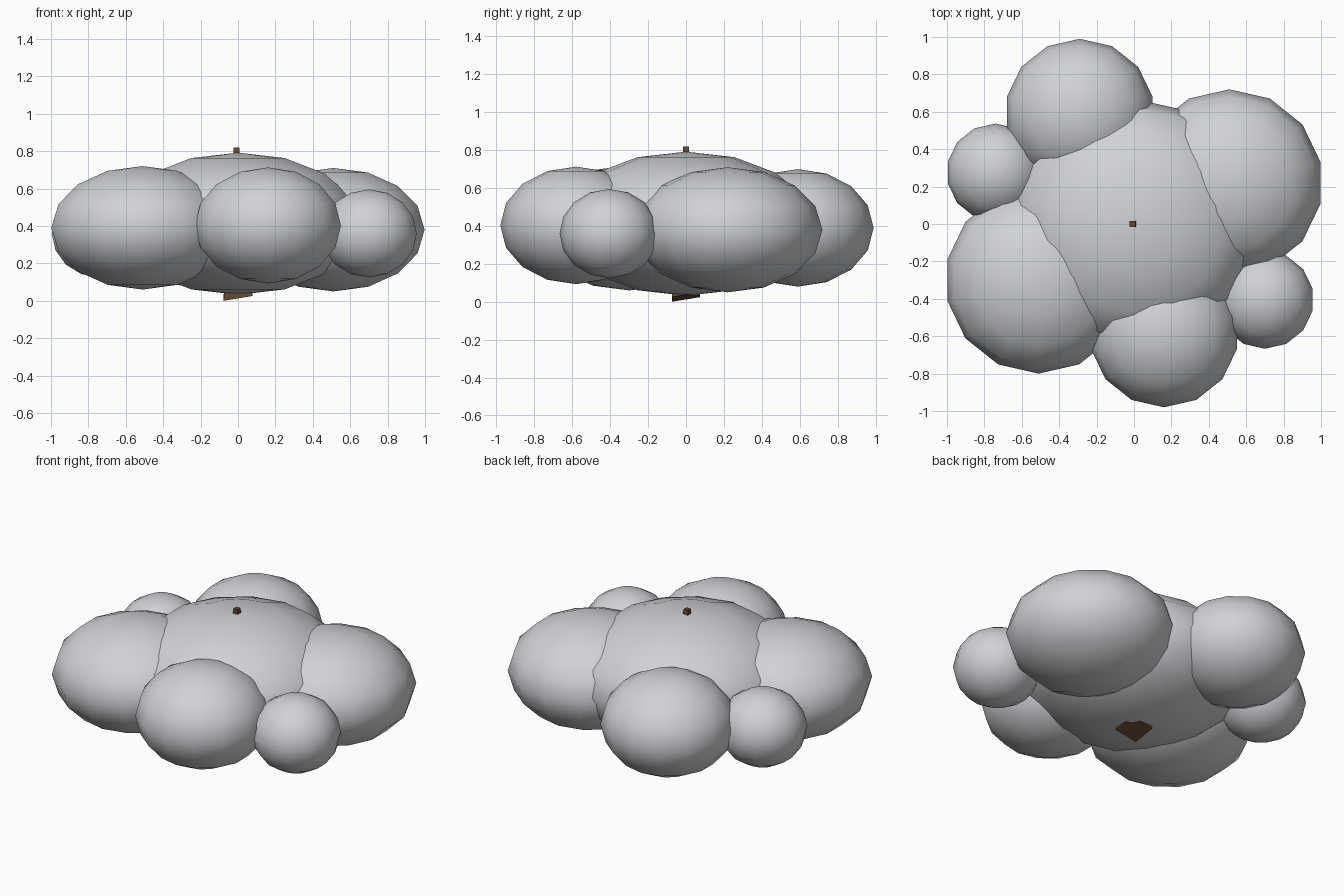
import bpy
import bmesh
from mathutils import Matrix, Vector

if "Cube" in bpy.data.objects:
    bpy.data.objects.remove(bpy.data.objects["Cube"], do_unlink=True)


def material(name, rgb):
    mat = bpy.data.materials.new(name)
    mat.use_nodes = True
    mat.diffuse_color = (*rgb, 1)
    mat.node_tree.nodes["Principled BSDF"].inputs["Base Color"].default_value = (*rgb, 1)
    return mat


def add_object(name, bm, mat, smooth):
    bmesh.ops.recalc_face_normals(bm, faces=bm.faces)
    for face in bm.faces:
        face.smooth = smooth
    mesh = bpy.data.meshes.new(name)
    bm.to_mesh(mesh)
    bm.free()
    mesh.materials.append(mat)
    obj = bpy.data.objects.new(name, mesh)
    bpy.context.collection.objects.link(obj)
    return obj


def puff(name, centre, radius, half_height):
    """Flattened smooth sphere with a corner pointing along y."""
    bm = bmesh.new()
    bmesh.ops.create_uvsphere(bm, u_segments=14, v_segments=8, radius=1)
    bm.transform(Matrix.Translation(centre) @ Matrix.Diagonal((radius, radius, half_height, 1)))
    return add_object(name, bm, grey, True)


grey = material("pale grey", (0.63, 0.645, 0.67))
brown = material("dark brown", (0.13, 0.065, 0.03))

# Rounded masses: one wide centre and three pairs around it
puff("centre_puff", (0, 0, 0.412), 0.67, 0.38)
puff("large_left_puff", (0.51, 0.22, 0.38), 0.50, 0.33)
puff("large_right_puff", (-0.51, -0.30, 0.39), 0.50, 0.33)
puff("medium_front_puff", (0.16, -0.58, 0.403), 0.40, 0.31)
puff("medium_back_puff", (-0.29, 0.59, 0.39), 0.40, 0.31)
puff("small_left_puff", (0.70, -0.405, 0.36), 0.262, 0.235)
puff("small_right_puff", (-0.74, 0.275, 0.36), 0.262, 0.235)

# Tapered stem through the middle, with a slanted lower end
bm = bmesh.new()
bmesh.ops.create_cube(bm, size=2)
for v in bm.verts:
    if v.co.z > 0:
        v.co = Vector((-0.008 + 0.015 * v.co.x, 0.015 * v.co.y, 0.82))
    else:
        x, y = 0.077 * v.co.x, 0.075 * v.co.y
        v.co = Vector((x, y, 0.025 + 0.165 * (x + y)))
add_object("stem", bm, brown, False)
